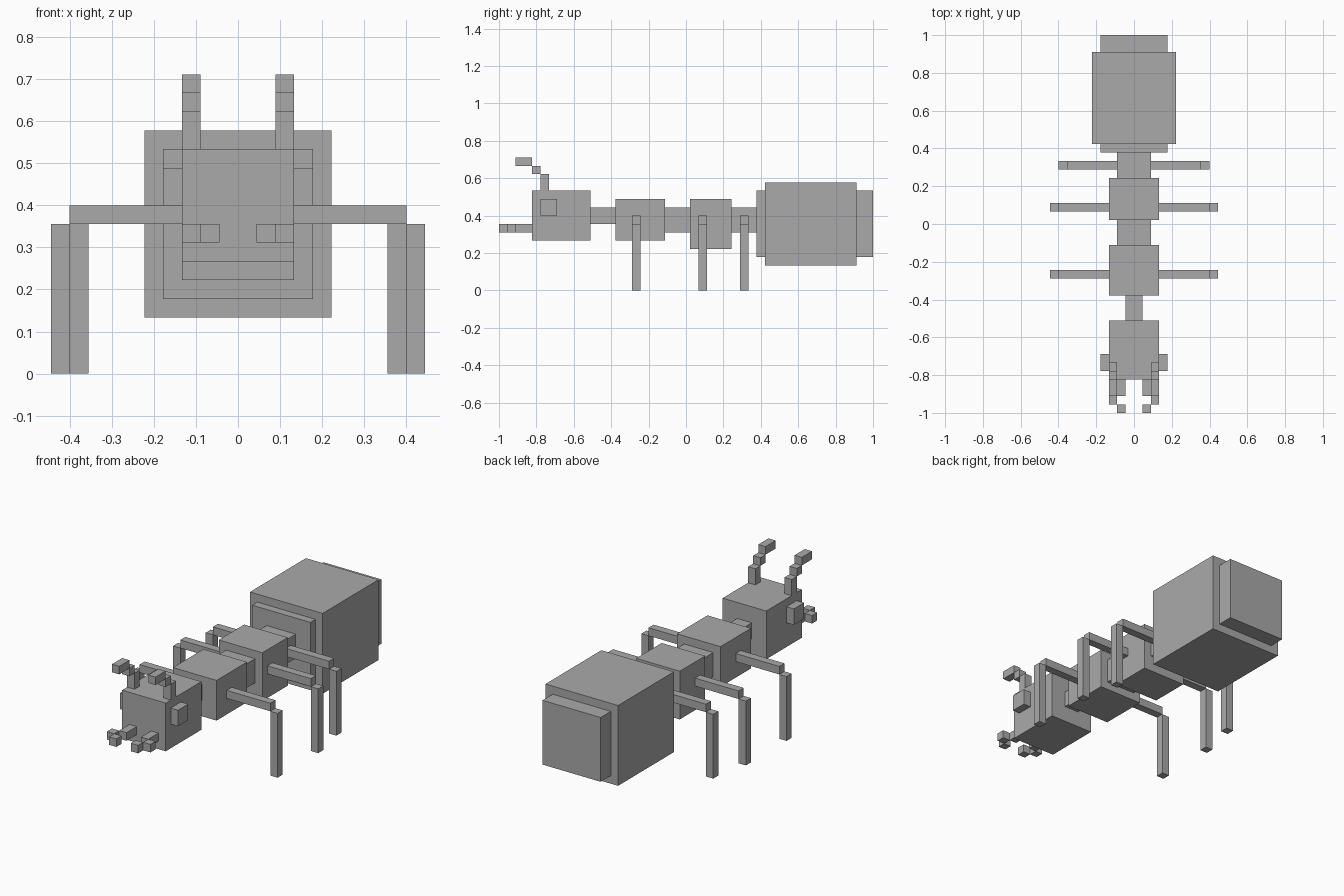
import bpy
import bmesh

U = 2 / 45  # one grid cell of the blocky design

cube = bpy.data.objects.get("Cube")
if cube:
    bpy.data.objects.remove(cube, do_unlink=True)

grey = bpy.data.materials.new("plain grey")
grey.use_nodes = True
colour = (0.4, 0.4, 0.4, 1)
grey.diffuse_color = colour
grey.node_tree.nodes["Principled BSDF"].inputs["Base Color"].default_value = colour


def block(name, x, y, z):
    """Box between cell bounds: x from the centre, y from the front, z from the ground."""
    bm = bmesh.new()
    bmesh.ops.create_cube(bm, size=U)
    for v in bm.verts:
        for axis, (low, high) in enumerate((x, y, z)):
            v.co[axis] *= high - low
    mesh = bpy.data.meshes.new(name)
    bm.to_mesh(mesh)
    bm.free()
    mesh.materials.append(grey)
    obj = bpy.data.objects.new(name, mesh)
    obj.location = (sum(x) / 2 * U, sum(y) / 2 * U - 1, sum(z) / 2 * U)
    bpy.context.collection.objects.link(obj)


def centred(name, half, y, z):
    block(name, (-half, half), y, z)


def pair(name, x, y, z):
    block("left_" + name, x, y, z)
    block("right_" + name, (-x[1], -x[0]), y, z)


# Body chain from head to tail
centred("head", 3, (4, 11), (6, 12))
centred("neck", 1, (11, 14), (8, 10))
centred("front_thorax", 3, (14, 20), (6, 11))
centred("thorax_link", 2, (20, 23), (7, 10))
centred("rear_thorax", 3, (23, 28), (5, 11))
centred("waist", 2, (28, 31), (7, 10))
centred("abdomen_front", 4, (31, 32), (4, 12))
centred("abdomen", 5, (32, 43), (3, 13))
centred("abdomen_tip", 4, (43, 45), (4, 12))

# Eyes
pair("eye", (3, 4), (5, 7), (9, 11))

# Stepped antennae
pair("antenna_base", (2, 3), (5, 6), (12, 14))
pair("antenna_middle", (2, 3), (4, 5), (14, 15))
pair("antenna_tip", (2, 3), (2, 4), (15, 16))

# Hooked mandibles
pair("mandible_base", (1, 2), (2, 4), (7, 8))
pair("mandible_middle", (2, 3), (1, 2), (7, 8))
pair("mandible_tip", (1, 2), (0, 1), (7, 8))

# Three pairs of legs, each with a level upper part and an upright lower part
for name, root, y in (("front", 3, 16), ("middle", 3, 24), ("rear", 2, 29)):
    knee = root + 6
    pair(name + "_upper_leg", (root, knee), (y, y + 1), (8, 9))
    pair(name + "_lower_leg", (knee, knee + 1), (y, y + 1), (0, 8))
